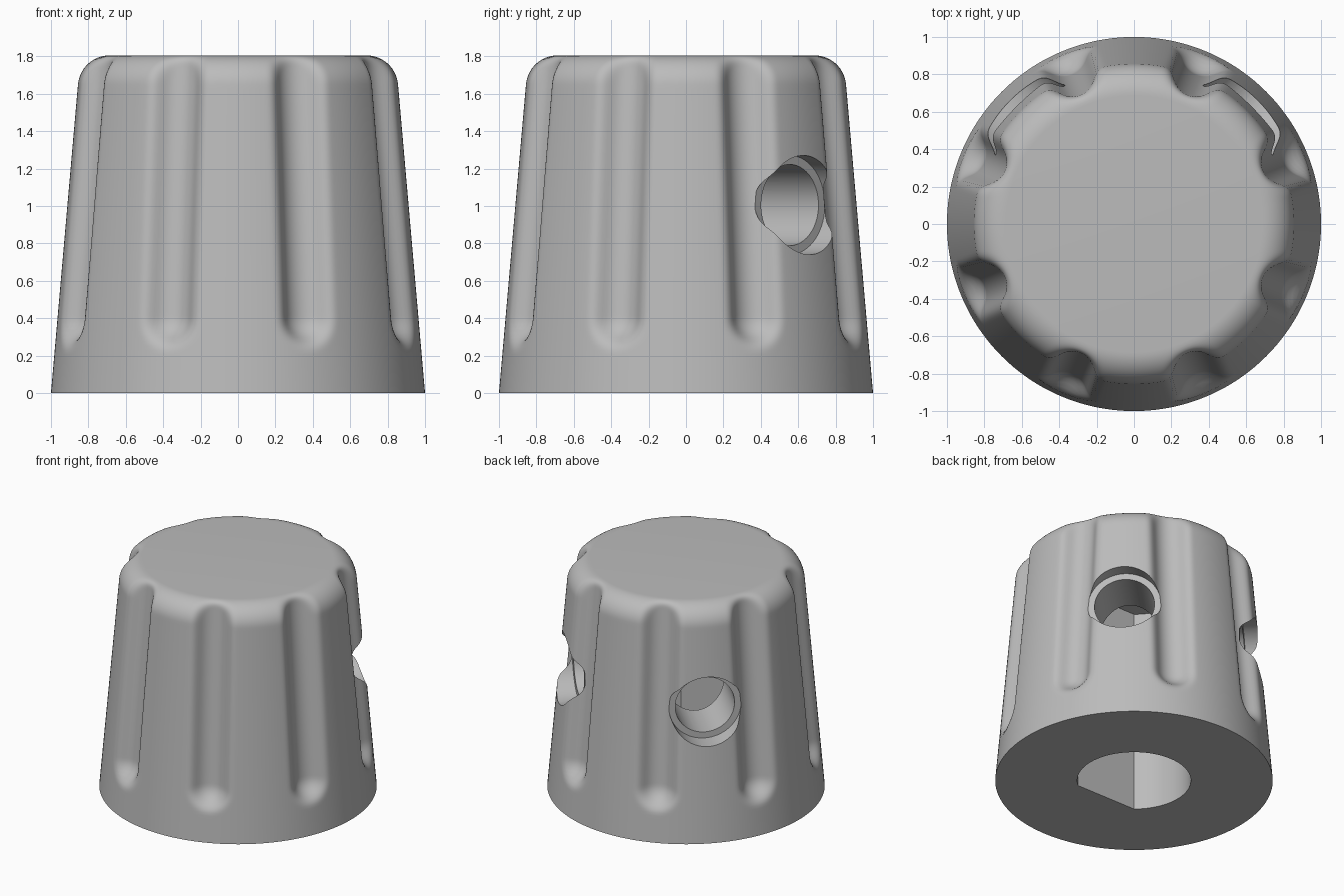
import bpy, bmesh, math
from mathutils import Matrix

if "Cube" in bpy.data.objects:
    bpy.data.objects.remove(bpy.data.objects["Cube"])

HEIGHT, TAPER, FILLET = 1.805, math.tan(math.radians(5)), 0.17
SEGMENTS, ROWS, ARC = 384, 72, 14
FLUTES, FLUTE_R, FLUTE_OUT, FLUTE_Z, BLEND = 8, 0.13, 0.03, 0.4, 0.06

grey = bpy.data.materials.new("plain grey")
grey.diffuse_color = (0.5, 0.5, 0.5, 1)
grey.use_nodes = True
grey.node_tree.nodes["Principled BSDF"].inputs["Base Color"].default_value = grey.diffuse_color


def new_object(name, bm):
    bmesh.ops.recalc_face_normals(bm, faces=bm.faces)
    mesh = bpy.data.meshes.new(name)
    bm.to_mesh(mesh)
    bm.free()
    mesh.materials.append(grey)
    obj = bpy.data.objects.new(name, mesh)
    bpy.context.collection.objects.link(obj)
    return obj


def fluted_radius(r_body, z, phi):
    """Radius of the surface where a capsule groove is softly cut from the taper."""
    c = 1 + FLUTE_OUT - TAPER * z
    end = min(z - FLUTE_Z, 0)
    cos_p, sin_p = math.cos(phi), math.sin(phi)

    def field(r):
        a = r - r_body
        b = FLUTE_R - math.sqrt((r * cos_p - c) ** 2 + (r * sin_p) ** 2 + end * end)
        h = max(BLEND - abs(a - b), 0) / BLEND
        return max(a, b) + h * h * BLEND / 4

    if field(r_body) <= 1e-6:
        return r_body
    lo, hi = r_body - 0.3, r_body
    for _ in range(18):
        mid = (lo + hi) / 2
        lo, hi = (lo, mid) if field(mid) > 0 else (mid, hi)
    return lo


# Tapered side with a rounded top edge
cz = HEIGHT - FILLET
cr = 1 - TAPER * cz - FILLET / math.cos(math.atan(TAPER))
start = math.atan(TAPER)
z_side = cz + FILLET * math.sin(start)
profile = [(1 - TAPER * z_side * i / ROWS, z_side * i / ROWS) for i in range(ROWS)]
for i in range(ARC + 1):
    a = start + (math.pi / 2 - start) * i / ARC
    profile.append((cr + FILLET * math.cos(a), cz + FILLET * math.sin(a)))

# Knob body with grip flutes
bm = bmesh.new()
step = 2 * math.pi / FLUTES
rings = []
for r, z in profile:
    ring = []
    for j in range(SEGMENTS):
        t = 2 * math.pi * j / SEGMENTS
        rr = fluted_radius(r, z, t % step - step / 2)
        ring.append(bm.verts.new((rr * math.cos(t), rr * math.sin(t), z)))
    rings.append(ring)
for low, high in zip(rings, rings[1:]):
    for j in range(SEGMENTS):
        k = (j + 1) % SEGMENTS
        bm.faces.new((low[j], low[k], high[k], high[j]))
bm.faces.new(rings[0])
bm.faces.new(rings[-1])
knob = new_object("knob_body", bm)


def cut(cutter):
    cutter.hide_render = True
    mod = knob.modifiers.new(cutter.name, 'BOOLEAN')
    mod.operation, mod.solver, mod.object = 'DIFFERENCE', 'EXACT', cutter
    bpy.context.view_layer.objects.active = knob
    bpy.ops.object.modifier_apply(modifier=mod.name)
    bpy.data.objects.remove(cutter)


# D-shaped shaft bore, flat towards the front
bm = bmesh.new()
outline = [math.radians(-50 + 280 * i / 72) for i in range(73)]
base = bm.faces.new([bm.verts.new((0.41 * math.cos(a), 0.41 * math.sin(a), -0.2)) for a in outline])
top = bmesh.ops.extrude_face_region(bm, geom=[base])["geom"]
bmesh.ops.translate(bm, vec=(0, 0, 1.82), verts=[v for v in top if isinstance(v, bmesh.types.BMVert)])
cut(new_object("shaft_bore", bm))


# Two set screw holes, each with a counterbore
def radial_cylinder(name, angle, radius, near, far):
    bm = bmesh.new()
    place = (Matrix.Translation((0, 0, 1.005)) @ Matrix.Rotation(angle, 4, 'Z')
             @ Matrix.Rotation(math.pi / 2, 4, 'Y') @ Matrix.Translation((0, 0, (near + far) / 2)))
    bmesh.ops.create_cone(bm, cap_ends=True, segments=72, radius1=radius, radius2=radius,
                          depth=far - near, matrix=place)
    return new_object(name, bm)


for angle in (math.radians(45), math.radians(135)):
    cut(radial_cylinder("screw_hole", angle, 0.217, 0.1, 1.2))
    cut(radial_cylinder("screw_counterbore", angle, 0.265, 0.785, 1.3))

bpy.ops.object.select_all(action='DESELECT')
knob.select_set(True)
bpy.context.view_layer.objects.active = knob
bpy.ops.object.shade_smooth_by_angle(angle=math.radians(30))
